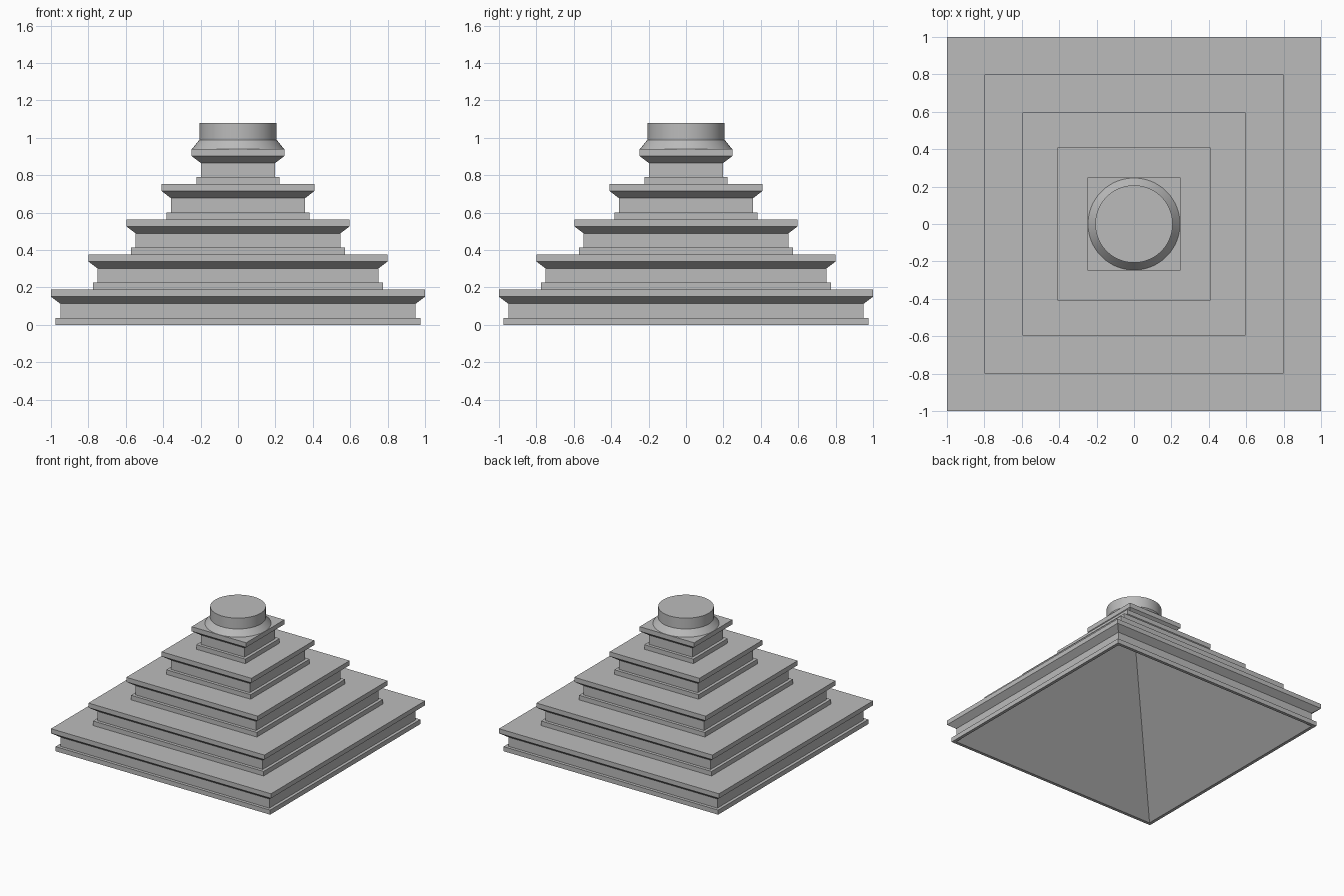
import bpy
import bmesh
import math

if "Cube" in bpy.data.objects:
    bpy.data.objects.remove(bpy.data.objects["Cube"], do_unlink=True)

stone = bpy.data.materials.new("grey stone")
stone.use_nodes = True
GREY = (0.5, 0.5, 0.5, 1)
stone.diffuse_color = GREY
stone.node_tree.nodes["Principled BSDF"].inputs["Base Color"].default_value = GREY


def loft(name, profile, sides=4, cap=False):
    """Sweep a (half width, height) profile around z; four sides give a square."""
    bm = bmesh.new()
    grow = math.sqrt(2) if sides == 4 else 1
    rings = []
    for half, z in profile:
        ring = []
        for i in range(sides):
            a = math.tau * (i + 0.5) / sides
            ring.append(bm.verts.new((half * grow * math.cos(a), half * grow * math.sin(a), z)))
        rings.append(ring)
    for low, high in zip(rings, rings[1:]):
        for i in range(sides):
            j = (i + 1) % sides
            bm.faces.new((low[i], low[j], high[j], high[i]))
    if cap:
        bm.faces.new(rings[-1])
    bmesh.ops.remove_doubles(bm, verts=bm.verts, dist=1e-5)
    mesh = bpy.data.meshes.new(name)
    bm.to_mesh(mesh)
    bm.free()
    mesh.materials.append(stone)
    obj = bpy.data.objects.new(name, mesh)
    bpy.context.collection.objects.link(obj)
    return obj


# Stepped tiers: plinth, recessed wall, flared cornice, ledge
STEP = 0.188
PLINTH_INSET, WALL_INSET = 0.025, 0.05
CAVITY = 0.95
widths = [1.0, 0.8, 0.597, 0.408, 0.248]
for n, w in enumerate(widths):
    base = n * STEP
    plinth, wall = w - PLINTH_INSET, w - WALL_INSET
    profile = [(plinth, 0), (plinth, 0.2), (wall, 0.2), (wall, 0.6), (w, 0.8), (w, 1)]
    profile = [(r, base + f * STEP) for r, f in profile]
    last = n == len(widths) - 1
    if n == 0:
        profile.insert(0, (CAVITY, 0))  # rim under the bottom tier
    if not last:
        profile.append((widths[n + 1] - PLINTH_INSET, base + STEP))
    loft(f"tier_{n + 1}", profile, cap=last)

# Hollow pyramid underneath
loft("hollow_underside", [(0, 0.92), (CAVITY, 0)])

# Round drum with a sloped foot on the summit
top = STEP * len(widths)
drum = loft("summit_drum", [(0.246, top), (0.207, 0.989), (0.207, 1.078)], sides=64, cap=True)
bpy.ops.object.select_all(action="DESELECT")
drum.select_set(True)
bpy.context.view_layer.objects.active = drum
bpy.ops.object.shade_smooth_by_angle(angle=math.radians(30))
